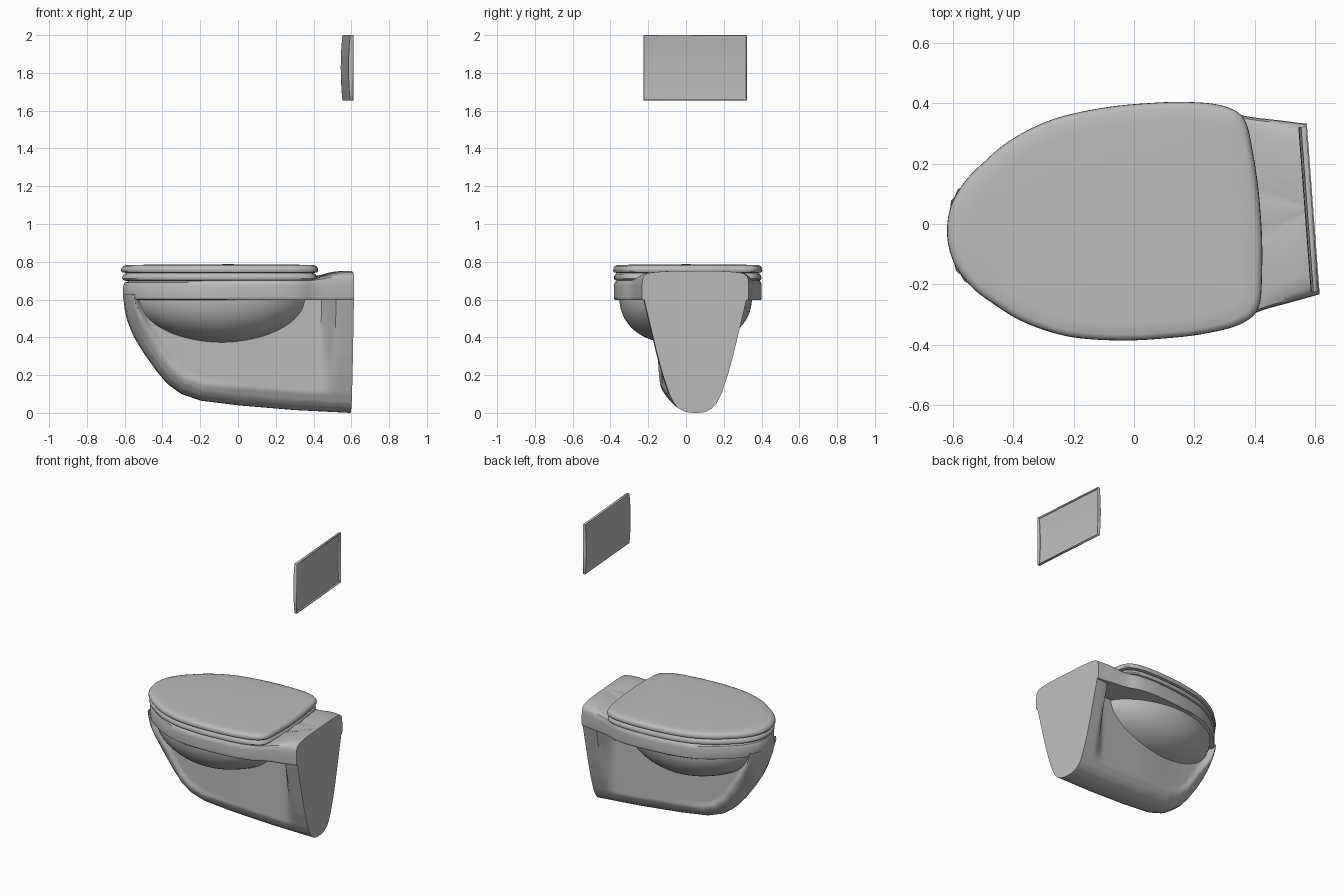
import bpy, bmesh, math

if "Cube" in bpy.data.objects:
    bpy.data.objects.remove(bpy.data.objects["Cube"])

TURN, SHIFT = 0.075, 0.005   # the whole model is turned slightly about z
BACK = 0.595                 # wall plane

ceramic = bpy.data.materials.new("grey ceramic")
ceramic.use_nodes = True
GREY = (0.5, 0.5, 0.5, 1)
ceramic.diffuse_color = GREY
ceramic.node_tree.nodes["Principled BSDF"].inputs["Base Color"].default_value = GREY


def finish(name, bm, angle=40):
    bmesh.ops.remove_doubles(bm, verts=bm.verts, dist=0.0004)
    bmesh.ops.recalc_face_normals(bm, faces=bm.faces)
    mesh = bpy.data.meshes.new(name)
    bm.to_mesh(mesh)
    bm.free()
    obj = bpy.data.objects.new(name, mesh)
    bpy.context.collection.objects.link(obj)
    mesh.materials.append(ceramic)
    obj.rotation_euler.z = TURN
    obj.location.y = SHIFT
    bpy.ops.object.select_all(action="DESELECT")
    obj.select_set(True)
    bpy.context.view_layer.objects.active = obj
    bpy.ops.object.shade_smooth_by_angle(angle=math.radians(angle))
    return obj


def smooth(a, b, x):
    t = min(1, max(0, (x - a) / (b - a)))
    return t * t * (3 - 2 * t)


def table(points, x):
    """Linear look-up in a short list of points."""
    for (x0, y0), (x1, y1) in zip(points, points[1:]):
        if x <= x1:
            return y0 + (y1 - y0) * max(0, x - x0) / (x1 - x0)
    return points[-1][1]


def outline(points, steps=6):
    """Smooth half outline from the front tip, mirrored to a closed loop."""
    def mirrored(p):
        return (p[0], -p[1])
    end = mirrored(points[-2]) if points[-1][1] == 0 else points[-1]
    p = [mirrored(points[1])] + points + [end]
    half = []
    for i in range(1, len(p) - 2):
        for k in range(steps):
            t = k / steps
            half.append(tuple(
                0.5 * (2 * b + (c - a) * t + (2 * a - 5 * b + 4 * c - d) * t * t
                       + (3 * b - a - 3 * c + d) * t ** 3)
                for a, b, c, d in zip(*p[i - 1:i + 3])))
    half.append(points[-1])
    return half + [mirrored(q) for q in reversed(half) if abs(q[1]) > 1e-5]


def loft(bm, rings, closed=True):
    rows = [[bm.verts.new(co) for co in ring] for ring in rings]
    n = len(rows[0])
    for a, b in zip(rows, rows[1:]):
        for i in range(n if closed else n - 1):
            j = (i + 1) % n
            bm.faces.new((a[i], a[j], b[j], b[i]))
    return rows


def stack(name, loop, rings, pivot, lift=None):
    """Layers of one outline: scale, height and share of the lift."""
    bm = bmesh.new()
    layers = []
    for scale, z, share in rings:
        layer = []
        for u, v in loop:
            u = pivot + (u - pivot) * scale
            layer.append((u, v * scale, z + (share * lift(u) if lift else 0)))
        layers.append(layer)
    rows = loft(bm, layers)
    bm.faces.new(rows[0])
    bm.faces.new(rows[-1])
    return finish(name, bm)


# Outlines shared by lid, seat and rim
front = [(-0.62, 0), (-0.602, 0.095), (-0.55, 0.175), (-0.48, 0.237), (-0.4, 0.295),
         (-0.3, 0.342), (-0.2, 0.37), (-0.05, 0.388), (0.1, 0.39), (0.2, 0.385)]
lid_loop = outline(front + [(0.3, 0.37), (0.365, 0.342), (0.395, 0.3),
                            (0.408, 0.22), (0.418, 0.1), (0.42, 0)])
rim_loop = outline([(u + 0.01 * (u < -0.3), v * 0.99) for u, v in front]
                   + [(0.3, 0.362), (0.39, 0.325), (0.5, 0.302), (BACK, 0.283)])

stack("lid", lid_loop, [(0.95, 0.741, 0), (0.99, 0.744, 0), (1, 0.752, 0), (0.997, 0.765, 0),
                        (0.98, 0.777, 0), (0.95, 0.782, 0), (0.85, 0.784, 0),
                        (0.4, 0.786, 0), (0.03, 0.787, 0)], -0.05)

stack("seat", lid_loop, [(0.94, 0.698, 0), (0.98, 0.704, 0), (0.99, 0.712, 0), (0.985, 0.724, 0),
                         (0.97, 0.735, 0), (0.94, 0.742, 0)], -0.1)

# Rim, rising to a shelf at the wall
stack("rim", rim_loop, [(0.985, 0.598, 0), (0.997, 0.603, 0), (1, 0.615, 0), (1, 0.67, 0.1),
                        (0.992, 0.69, 0.35), (0.97, 0.7, 0.55), (0.9, 0.703, 0.8),
                        (0.75, 0.705, 0.9), (0.5, 0.705, 1), (0.25, 0.705, 1),
                        (0.02, 0.705, 1)],
      BACK, lambda u: 0.045 * smooth(0.34, 0.55, u))

# Pedestal: keel line, outer half width, and recessed side panels
keel = [(-0.605, 0.6), (-0.598, 0.54), (-0.585, 0.485), (-0.55, 0.4), (-0.5, 0.318),
        (-0.43, 0.22), (-0.37, 0.15), (-0.3, 0.1), (-0.2, 0.065), (0, 0.04),
        (0.3, 0.015), (BACK, 0)]
width = [(0, 0.03), (0.008, 0.06), (0.025, 0.09), (0.05, 0.113), (0.1, 0.138),
         (0.2, 0.172), (0.3, 0.2), (0.5, 0.248), (0.6, 0.272), (0.7, 0.283)]


def half_width(u, z, low):
    slope = (table(keel, u + 0.02) - table(keel, u - 0.02)) / 0.04
    d = (z - low) / math.sqrt(1 + slope * slope)
    outer = table(width, d) * (1 + 0.3 * smooth(0.35, 0.6, z) * smooth(0, -0.3, u))
    panel = 0.115 + 0.02 * smooth(-0.4, 0.1, u)
    recess = smooth(0.06, 0.12, d) * smooth(0.51, 0.42, u)
    return outer + (min(panel, outer) - outer) * recess


bm = bmesh.new()
sections = []
COLS, ROWS, TOP = 80, 40, 0.63
for i in range(COLS + 1):
    u = -0.605 + (BACK + 0.605) * (i / COLS) ** 1.6
    low = table(keel, u)
    side = []
    for k in range(ROWS + 1):
        z = low + (TOP - low) * (k / ROWS) ** 1.7
        side.append((0 if k == 0 or i == 0 else half_width(u, z, low), z))
    sections.append([(u, -v, z) for v, z in reversed(side)] + [(u, v, z) for v, z in side[1:]])
rows = loft(bm, sections, closed=False)
bm.faces.new(rows[-1])
finish("pedestal", bm)

# Bowl bulging under the rim
bm = bmesh.new()
rings = []
for k in range(17):
    a = math.pi / 2 * k / 16
    drop, r = math.sin(a), max(0.01, math.cos(a))
    rings.append([(-0.09 + 0.47 * r * math.cos(t), 0.35 * r ** 0.75 * math.sin(t),
                   0.605 - 0.24 * drop)
                  for t in (2 * math.pi * j / 64 for j in range(64))])
rows = loft(bm, rings)
bm.faces.new(rows[-1])
finish("bowl", bm, 60)

# Flush plate: thin bowed shell, open toward the wall
bm = bmesh.new()
LOW, HIGH, HALF, REAR = 1.655, 2.0, 0.274, 0.592
bow = []
for k in range(13):
    s = 2 * k / 12 - 1
    bow.append((0.575 - 0.009 * (1 - s * s), LOW + (HIGH - LOW) * k / 12))
profile = [(REAR, LOW)] + bow + [(REAR, HIGH)]
rows = loft(bm, [[(u, v, z) for u, z in profile] for v in (-HALF, HALF)], closed=False)
for row in rows:
    bm.faces.new(row)
plate = finish("flush_plate", bm, 30)
shell = plate.modifiers.new("shell", "SOLIDIFY")
shell.thickness = 0.004
shell.offset = -1
